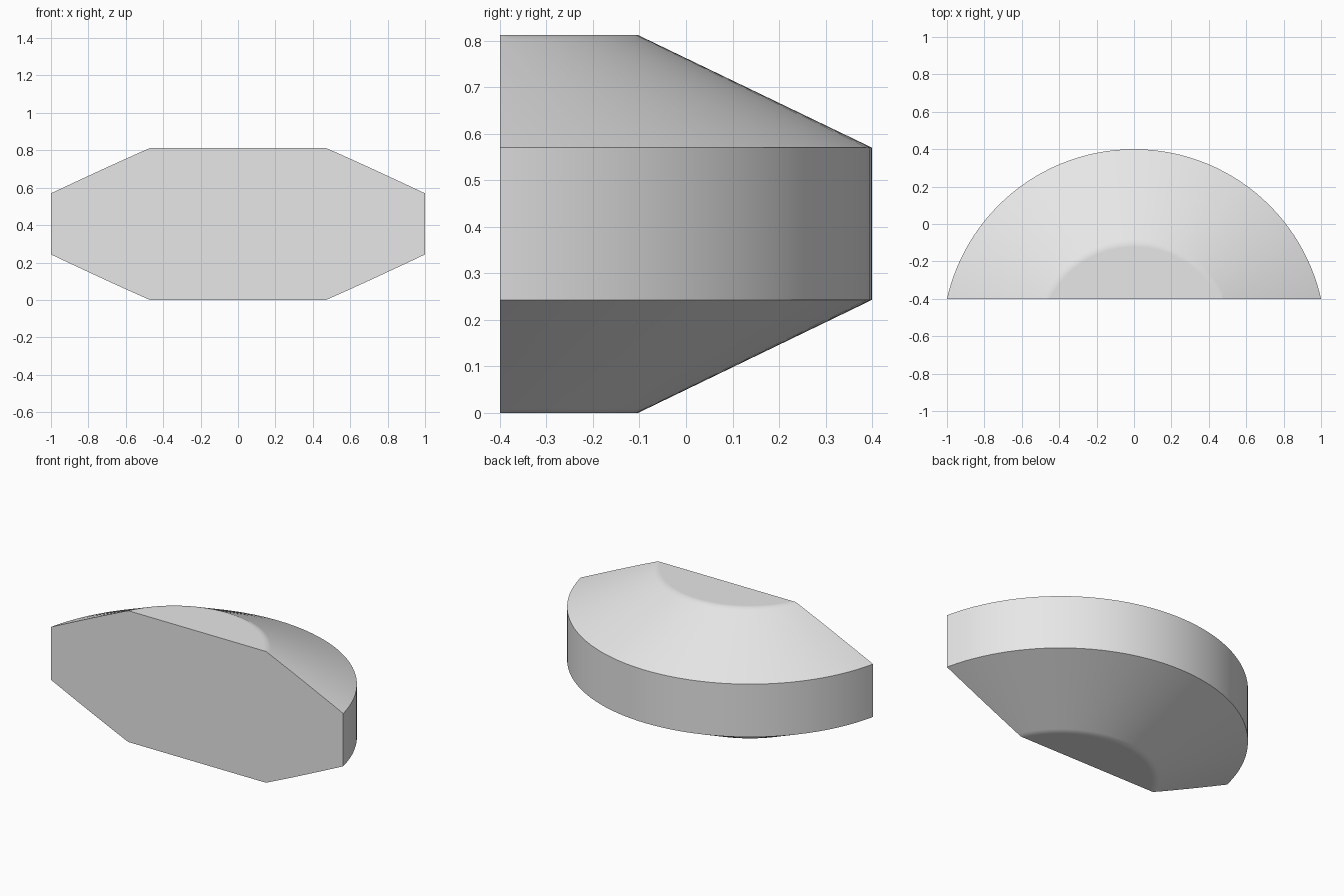
import bpy, bmesh, math
from mathutils import Matrix, Vector

cube = bpy.data.objects.get("Cube")
if cube:
    bpy.data.objects.remove(cube, do_unlink=True)

# Dimensions of the bevelled disc that the half body is cut from
RADIUS, FLAT_RADIUS = 1.025, 0.522
HEIGHT, RIM_LOW, RIM_HIGH = 0.812, 0.243, 0.570
AXIS_Y, CUT_Y = -0.625, -0.4
SOFT = 0.02  # width of the softly shaded band at the flat's edge

grey = bpy.data.materials.new("plain grey")
grey.use_nodes = True
colour = (0.8, 0.8, 0.8, 1)
grey.diffuse_color = colour
grey.node_tree.nodes["Principled BSDF"].inputs["Base Color"].default_value = colour


def slope(r, z_flat, z_rim):
    """Height on the sloped face at radius r."""
    t = (r - FLAT_RADIUS) / (RADIUS - FLAT_RADIUS)
    return z_flat + t * (z_rim - z_flat)


# Profile from bottom centre to top centre
near = FLAT_RADIUS + SOFT
profile = [
    (0, 0), (FLAT_RADIUS - SOFT, 0), (FLAT_RADIUS, 0),
    (near, slope(near, 0, RIM_LOW)), (RADIUS, RIM_LOW),
    (RADIUS, RIM_HIGH), (near, slope(near, HEIGHT, RIM_HIGH)),
    (FLAT_RADIUS, HEIGHT), (FLAT_RADIUS - SOFT, HEIGHT), (0, HEIGHT),
]

# Lathe the profile, then slice off the front with a flat face
bm = bmesh.new()
verts = [bm.verts.new((r, AXIS_Y, z)) for r, z in profile]
edges = [bm.edges.new(pair) for pair in zip(verts, verts[1:])]
bmesh.ops.spin(bm, geom=verts + edges, cent=(0, AXIS_Y, 0), axis=(0, 0, 1),
               angle=math.tau, steps=128, use_merge=False)
bmesh.ops.remove_doubles(bm, verts=bm.verts, dist=1e-4)
cut = bmesh.ops.bisect_plane(bm, geom=bm.verts[:] + bm.edges[:] + bm.faces[:],
                             plane_co=(0, CUT_Y, 0), plane_no=(0, -1, 0),
                             clear_outer=True)
rim = [e for e in cut["geom_cut"] if isinstance(e, bmesh.types.BMEdge)]
bmesh.ops.contextual_create(bm, geom=rim)
bmesh.ops.recalc_face_normals(bm, faces=bm.faces)

mesh = bpy.data.meshes.new("half_disc_body")
bm.to_mesh(mesh)
bm.free()
mesh.materials.append(grey)
body = bpy.data.objects.new("half_disc_body", mesh)
bpy.context.collection.objects.link(body)

# Smooth round faces, sharp rim and cut
bpy.ops.object.select_all(action="DESELECT")
body.select_set(True)
bpy.context.view_layer.objects.active = body
bpy.ops.object.shade_smooth_by_angle(angle=math.radians(30))
